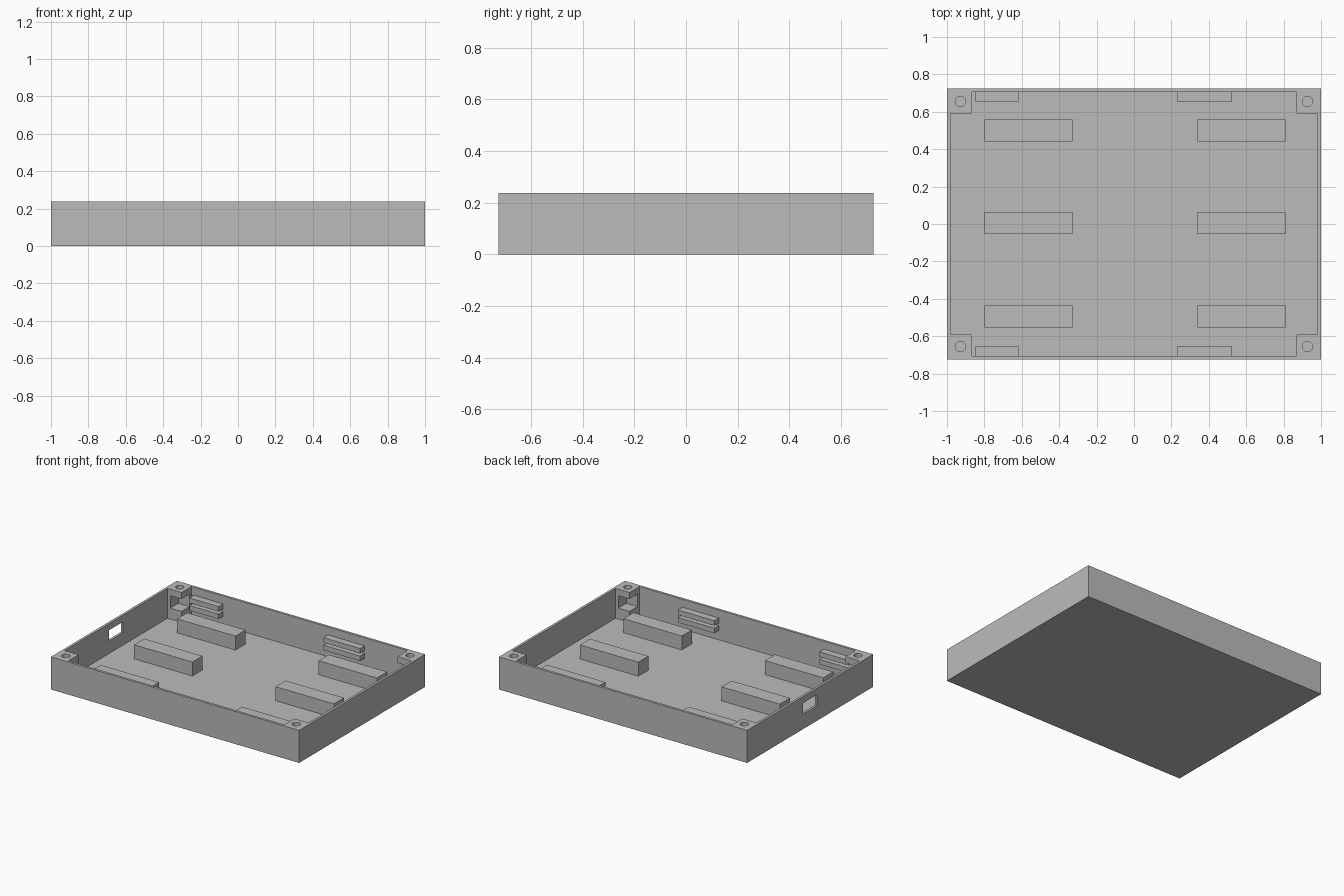
import bpy
import bmesh
from math import cos, sin, tau

if "Cube" in bpy.data.objects:
    bpy.data.objects.remove(bpy.data.objects["Cube"])

grey = bpy.data.materials.new("plain grey")
grey.use_nodes = True
colour = (0.5, 0.5, 0.5, 1)
grey.diffuse_color = colour
grey.node_tree.nodes["Principled BSDF"].inputs["Base Color"].default_value = colour

HALF_X, HALF_Y, HEIGHT = 1.0, 0.725, 0.237
IN_X, IN_Y, FLOOR = 0.982, 0.707, 0.02
POST_X, POST_Y = 0.87, 0.592
CORNERS = [(sx, sy) for sx in (-1, 1) for sy in (-1, 1)]


def prism(name, outline, z0, z1):
    """Extrude a flat outline from z0 up to z1."""
    bm = bmesh.new()
    base = bm.faces.new([bm.verts.new((x, y, z0)) for x, y in outline])
    top = bmesh.ops.extrude_face_region(bm, geom=[base])["geom"]
    verts = [v for v in top if isinstance(v, bmesh.types.BMVert)]
    bmesh.ops.translate(bm, verts=verts, vec=(0, 0, z1 - z0))
    bmesh.ops.recalc_face_normals(bm, faces=bm.faces)
    mesh = bpy.data.meshes.new(name)
    bm.to_mesh(mesh)
    bm.free()
    mesh.materials.append(grey)
    obj = bpy.data.objects.new(name, mesh)
    bpy.context.collection.objects.link(obj)
    return obj


def box(name, x0, x1, y0, y1, z0, z1):
    return prism(name, [(x0, y0), (x1, y0), (x1, y1), (x0, y1)], z0, z1)


def cut(target, cutter):
    """Subtract the cutter, then remove it."""
    mod = target.modifiers.new("cut", "BOOLEAN")
    mod.operation = "DIFFERENCE"
    mod.solver = "EXACT"
    mod.object = cutter
    cutter.hide_render = True
    bpy.context.view_layer.objects.active = target
    bpy.ops.object.modifier_apply(modifier=mod.name)
    bpy.data.objects.remove(cutter)


# Open tray: the cavity outline leaves a square post in every corner
tray = box("tray", -HALF_X, HALF_X, -HALF_Y, HALF_Y, 0, HEIGHT)
cavity = []
for sx, sy in ((1, 1), (-1, 1), (-1, -1), (1, -1)):
    corner = [(sx * IN_X, sy * POST_Y), (sx * POST_X, sy * POST_Y), (sx * POST_X, sy * IN_Y)]
    cavity += corner if sx * sy > 0 else corner[::-1]
cut(tray, prism("cavity_cutter", cavity, FLOOR, HEIGHT + 0.1))

# Nut slots and screw holes in the posts
for sx, sy in CORNERS:
    xs = sorted((sx * (POST_X - 0.03), sx * 0.96))
    ys = sorted((sy * (POST_Y - 0.03), sy * 0.685))
    cut(tray, box("slot_cutter", *xs, *ys, 0.1, 0.19))
    circle = [(sx * 0.928 + 0.028 * cos(tau * i / 32),
               sy * 0.655 + 0.028 * sin(tau * i / 32)) for i in range(32)]
    cut(tray, prism("hole_cutter", circle, 0.15, HEIGHT + 0.1))

# Port opening in the end wall
cut(tray, box("port_cutter", -1.1, -0.95, -0.08, 0.08, 0.11, 0.19))

# Support blocks on the floor
for x0, x1 in ((-0.8, -0.33), (0.34, 0.81)):
    for y in (-0.495, 0.005, 0.5):
        box("support_block", x0, x1, y - 0.058, y + 0.058, FLOOR, 0.122)

# Paired rails along the long walls
for x0, x1 in ((-0.85, -0.615), (0.23, 0.525)):
    for side in (-1, 1):
        y0, y1 = sorted((side * 0.655, side * IN_Y))
        for z0, z1 in ((0.088, 0.124), (0.143, 0.179)):
            box("wall_rail", x0, x1, y0, y1, z0, z1)
